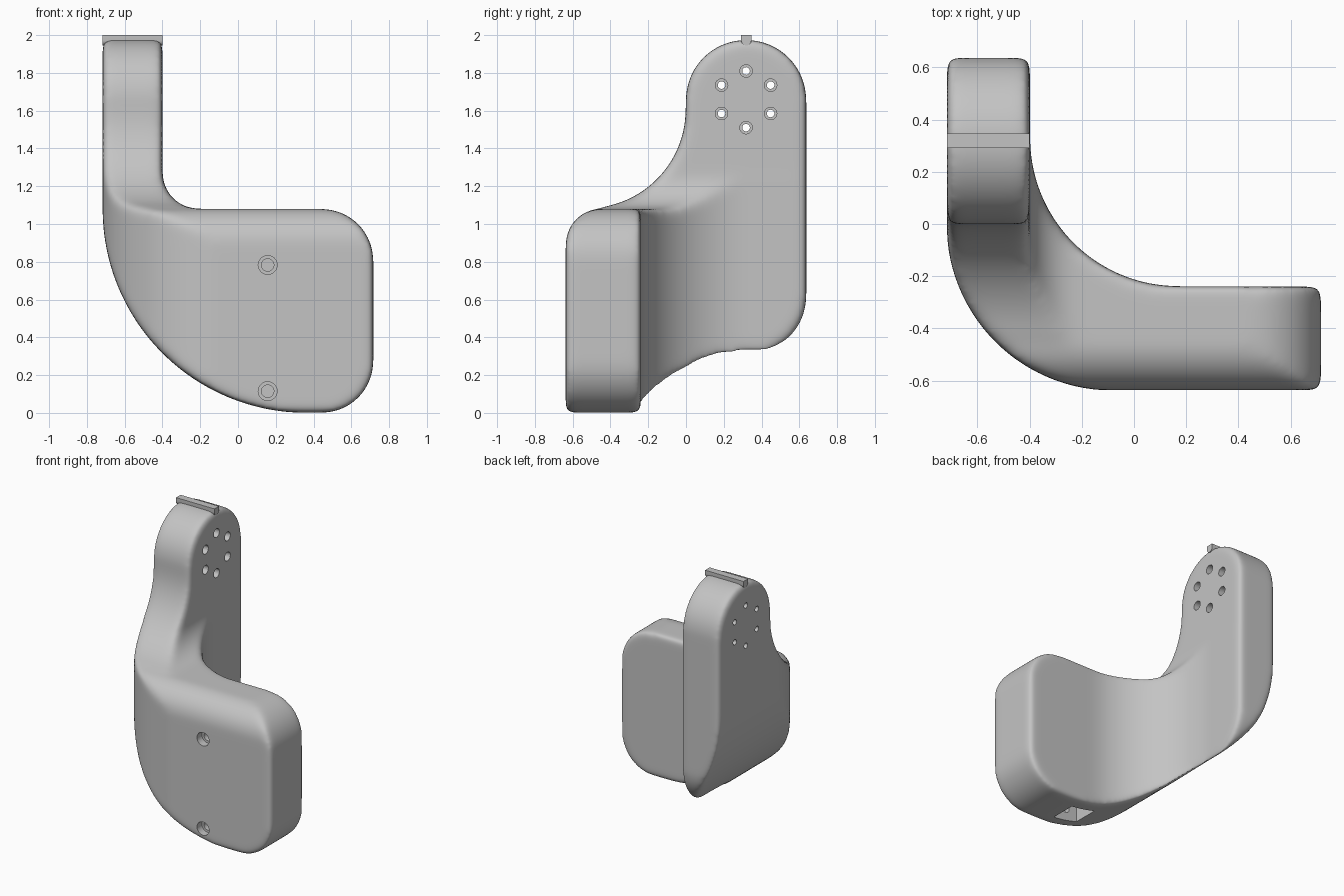
import bpy
import bmesh
import math
from mathutils import Vector

if "Cube" in bpy.data.objects:
    bpy.data.objects.remove(bpy.data.objects["Cube"], do_unlink=True)

# One grey plastic for everything
grey = bpy.data.materials.new("grey_plastic")
grey.use_nodes = True
colour = (0.55, 0.55, 0.55, 1)
grey.diffuse_color = colour
for node in grey.node_tree.nodes:
    if node.type == 'BSDF_PRINCIPLED':
        node.inputs["Base Color"].default_value = colour


def arc(cu, cv, r, start, end, steps=24):
    angles = [math.radians(start + (end - start) * i / steps) for i in range(steps + 1)]
    return [(cu + r * math.cos(a), cv + r * math.sin(a)) for a in angles]


def add_object(name, bm):
    bmesh.ops.recalc_face_normals(bm, faces=bm.faces[:])
    mesh = bpy.data.meshes.new(name)
    bm.to_mesh(mesh)
    bm.free()
    obj = bpy.data.objects.new(name, mesh)
    bpy.context.collection.objects.link(obj)
    return obj


def prism(name, axis, outline, low, high):
    """Extrude a 2D outline along one axis."""
    place = {'x': lambda u, v: (low, u, v),
             'y': lambda u, v: (u, low, v),
             'z': lambda u, v: (u, v, low)}[axis]
    bm = bmesh.new()
    face = bm.faces.new([bm.verts.new(place(u, v)) for u, v in outline])
    result = bmesh.ops.extrude_face_region(bm, geom=[face])
    moved = [g for g in result["geom"] if isinstance(g, bmesh.types.BMVert)]
    shift = [high - low if a == axis else 0 for a in 'xyz']
    bmesh.ops.translate(bm, verts=moved, vec=shift)
    return add_object(name, bm)


def boolean(obj, cutter, operation):
    cutter.hide_render = True
    mod = obj.modifiers.new(cutter.name, 'BOOLEAN')
    mod.operation = operation
    mod.solver = 'EXACT'
    mod.object = cutter


def bake(obj, helpers):
    """Apply the modifier stack and drop the helper objects."""
    bpy.context.view_layer.update()
    graph = bpy.context.evaluated_depsgraph_get()
    mesh = bpy.data.meshes.new_from_object(obj.evaluated_get(graph))
    obj.modifiers.clear()
    obj.data = mesh
    for helper in helpers:
        bpy.data.objects.remove(helper, do_unlink=True)


def drills(name, axis, profile, centres):
    """Stepped round cutters; profile holds (radius, position along axis)."""
    direction = Vector((1, 0, 0)) if axis == 'x' else Vector((0, 1, 0))
    bm = bmesh.new()
    for c in centres:
        centre = Vector((0, c[0], c[1])) if axis == 'x' else Vector((c[0], 0, c[1]))
        verts = [bm.verts.new(centre + direction * d + Vector((0, 0, r))) for r, d in profile]
        edges = [bm.edges.new(pair) for pair in zip(verts, verts[1:])]
        bmesh.ops.spin(bm, geom=verts + edges, cent=centre, axis=direction,
                       angle=math.tau, steps=24, use_duplicate=False)
    bmesh.ops.remove_doubles(bm, verts=bm.verts[:], dist=0.0005)
    return add_object(name, bm)


def finish(obj):
    obj.data.materials.clear()
    obj.data.materials.append(grey)
    bpy.ops.object.select_all(action='DESELECT')
    obj.select_set(True)
    bpy.context.view_layer.objects.active = obj
    bpy.ops.object.shade_smooth_by_angle(angle=math.radians(35))


# Outline seen along y: tall arm, wide plate, big swept lower corner
front_outline = ([(-0.717, 1.98)]
                 + arc(0.363, 1.08, 1.08, 180, 270, 48)
                 + arc(0.442, 0.275, 0.275, 270, 360)
                 + arc(0.442, 0.805, 0.275, 0, 90)
                 + arc(-0.21, 1.27, 0.19, 270, 180)
                 + [(-0.40, 1.98)])

# Outline seen along x: round arm head, hollow neck, rounded plate top
side_outline = (arc(0.318, 1.656, 0.319, 0, 180, 40)
                + arc(-0.525, 1.607, 0.524, 0, -80, 32)
                + arc(-0.447, 0.892, 0.19, 90, 180)
                + [(-0.637, 0.001), (0.318, 0.001)]
                + arc(0.318, 0.62, 0.319, 270, 360))

# Outline seen along z: swept elbow joining arm and plate
top_outline = ([(-0.719, 0.65)]
               + arc(-0.08, 0, 0.639, 180, 270, 40)
               + [(0.73, -0.639), (0.73, -0.24)]
               + arc(0.17, 0.33, 0.569, 270, 180, 40)
               + [(-0.399, 0.65)])

# Body: the shared volume of the three outlines, with softened edges
body = prism("bracket_body", 'z', top_outline, -0.1, 2.1)
front_mask = prism("front_mask", 'y', front_outline, -0.8, 0.8)
side_mask = prism("side_mask", 'x', side_outline, -0.9, 0.9)
boolean(body, front_mask, 'INTERSECT')
boolean(body, side_mask, 'INTERSECT')
remesh = body.modifiers.new("even_mesh", 'REMESH')
remesh.mode = 'VOXEL'
remesh.voxel_size = 0.012
soften = body.modifiers.new("soft_edges", 'SMOOTH')
soften.factor = 0.5
soften.iterations = 60
bake(body, [front_mask, side_mask])

# Ring of counterbored holes through the arm head
ring = arc(0.318, 1.66, 0.15, 90, 390, 5)
arm_drills = drills("arm_drills", 'x',
                    [(0, -0.35), (0.033, -0.35), (0.033, -0.46),
                     (0.02, -0.46), (0.02, -0.8), (0, -0.8)], ring)

# Two counterbored screw holes in the plate front
plate_drills = drills("plate_drills", 'y',
                      [(0, -0.7), (0.05, -0.7), (0.05, -0.58),
                       (0.033, -0.58), (0.033, -0.46), (0, -0.46)],
                      [(0.157, 0.783), (0.157, 0.115)])

# Square pocket in the underside
pocket = prism("underside_pocket", 'z',
               [(0.06, -0.535), (0.26, -0.535), (0.26, -0.345), (0.06, -0.345)], -0.1, 0.25)

cutters = [arm_drills, plate_drills, pocket]
for cutter in cutters:
    boolean(body, cutter, 'DIFFERENCE')
bake(body, cutters)
finish(body)

# Locating rib across the top of the arm, round underneath
rib_outline = [(0.346, 2.0), (0.292, 2.0)] + arc(0.319, 1.972, 0.027, 180, 360, 12)
rib = prism("top_rib", 'x', rib_outline, -0.717, -0.40)
finish(rib)
